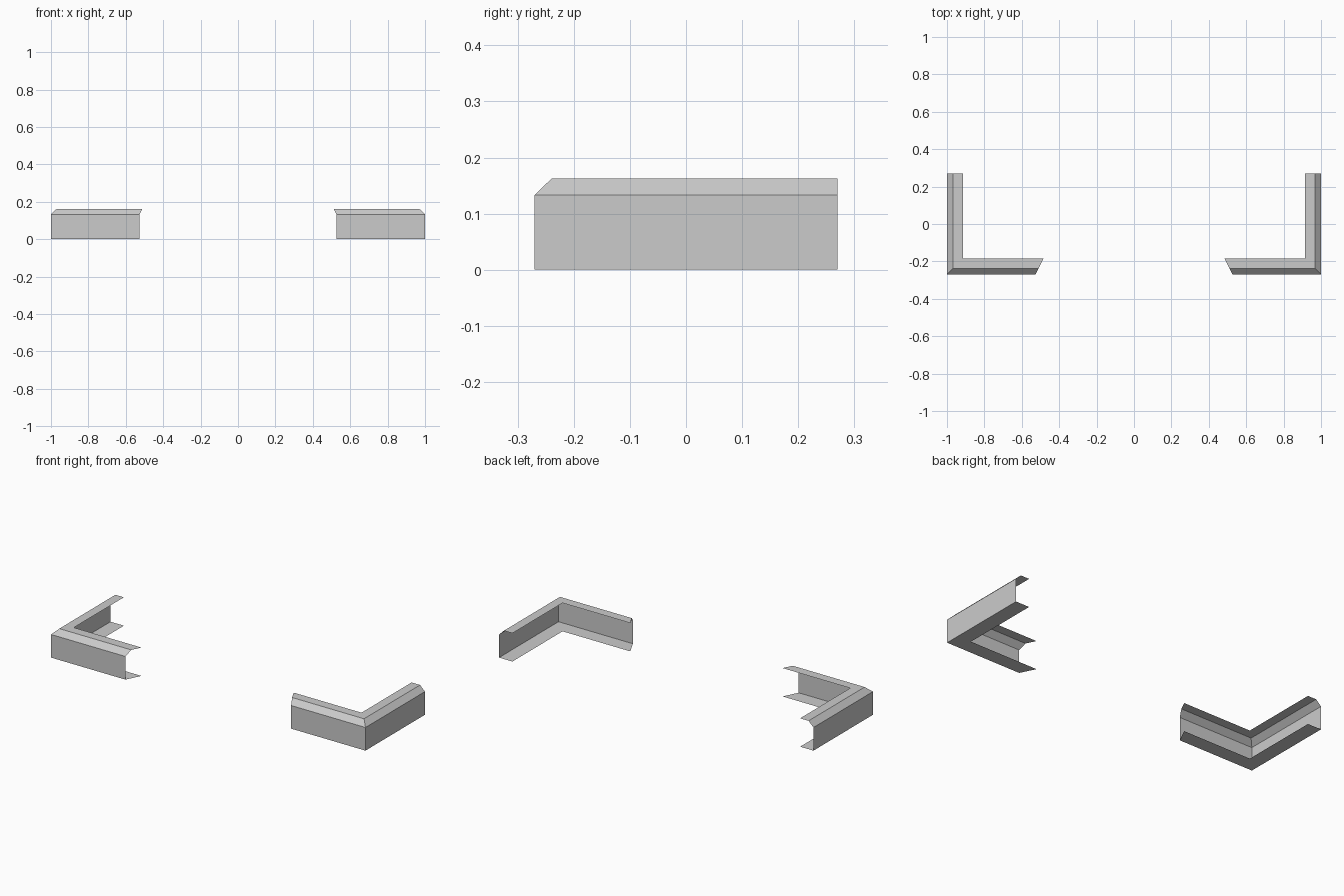
import bpy, bmesh

cube = bpy.data.objects.get("Cube")
if cube:
    bpy.data.objects.remove(cube, do_unlink=True)

# Plain grey for the whole model
grey = bpy.data.materials.new("plain grey")
grey.use_nodes = True
colour = (0.6, 0.6, 0.6, 1)
grey.diffuse_color = colour
grey.node_tree.nodes["Principled BSDF"].inputs["Base Color"].default_value = colour

# Channel section: inset from the outer wall, height
PROFILE = [(0.085, 0), (0, 0), (0, 0.133), (0.031, 0.163), (0.085, 0.163)]
HALF_X, HALF_Y, END_X, SLANT = 1.0, 0.27, 0.527, 0.5


def corner_trim(name, side):
    """Thin open channel swept round a mitred corner, with a slanted front end."""
    bm = bmesh.new()
    rows = []
    for inset, z in PROFILE:
        path = [(HALF_X - inset, HALF_Y),
                (HALF_X - inset, -HALF_Y + inset),
                (END_X - SLANT * inset, -HALF_Y + inset)]
        rows.append([bm.verts.new((side * x, y, z)) for x, y in path])
    for low, high in zip(rows, rows[1:]):
        for i in range(2):
            quad = [low[i], high[i], high[i + 1], low[i + 1]]
            # Keep the faces pointing out on both sides
            bm.faces.new(quad if side > 0 else quad[::-1])
    bm.normal_update()
    wall = max(bm.faces, key=lambda f: f.calc_center_median().x * side)
    if wall.normal.x * side < 0:
        bmesh.ops.reverse_faces(bm, faces=bm.faces[:])
    mesh = bpy.data.meshes.new(name)
    bm.to_mesh(mesh)
    bm.free()
    mesh.materials.append(grey)
    bpy.context.collection.objects.link(bpy.data.objects.new(name, mesh))


corner_trim("left_corner_trim", 1)
corner_trim("right_corner_trim", -1)
